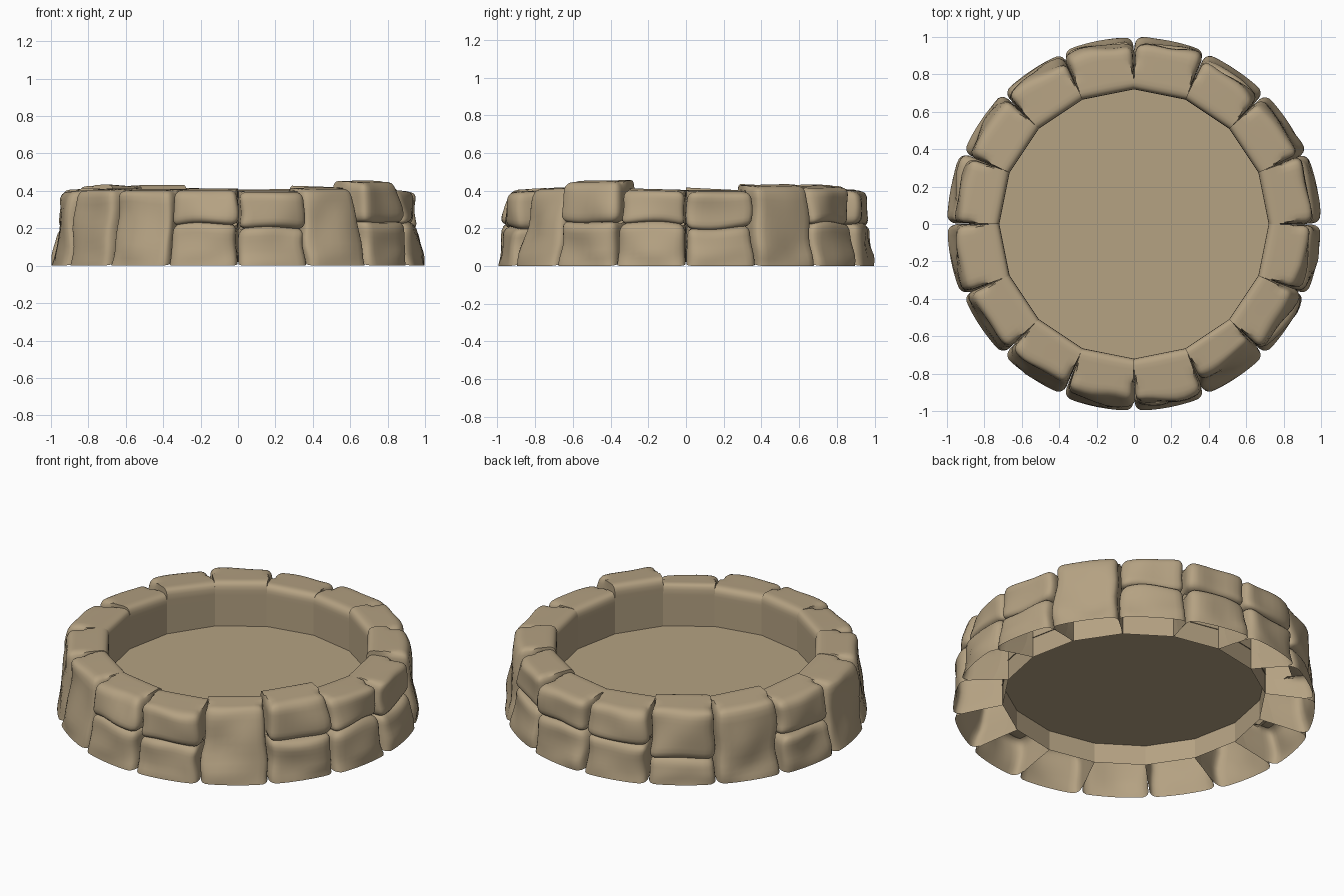
import bpy, bmesh, math, random
from mathutils import Vector, noise

if "Cube" in bpy.data.objects:
    bpy.data.objects.remove(bpy.data.objects["Cube"])

random.seed(7)
SEG = 16
STEP = 2 * math.pi / SEG
FLOOR_Z = 0.17

stone_mat = bpy.data.materials.new("sandy_stone")
stone_mat.diffuse_color = (0.46, 0.36, 0.225, 1)
stone_mat.use_nodes = True
stone_mat.node_tree.nodes["Principled BSDF"].inputs["Base Color"].default_value = stone_mat.diffuse_color


def finish(bm, name, angle):
    me = bpy.data.meshes.new(name)
    bm.to_mesh(me)
    bm.free()
    me.materials.append(stone_mat)
    ob = bpy.data.objects.new(name, me)
    bpy.context.collection.objects.link(ob)
    bpy.ops.object.select_all(action='DESELECT')
    bpy.context.view_layer.objects.active = ob
    ob.select_set(True)
    bpy.ops.object.shade_smooth_by_angle(angle=math.radians(angle))
    return ob


def spread(t):
    # concentrate grid lines near the rounded edges
    return math.copysign(1 - (1 - abs(t)) ** 1.6, t)


def stone(name, col, z0, z1, r_bot, r_top, ground, hidden_top):
    """Rounded block bent around the ring; hidden faces are left open."""
    mid = (col + 0.5) * STEP
    half = Vector((0.19, 0.13, (z1 - z0) / 2))
    rad = 0.045
    bm = bmesh.new()
    bmesh.ops.create_cube(bm, size=2)
    bmesh.ops.subdivide_edges(bm, edges=bm.edges[:], cuts=11, use_grid_fill=True)
    # faces that lie against the ground or the other course
    dead = []
    for f in bm.faces:
        c = f.calc_center_median()
        if c.z < -0.99 and (ground or c.y < 0.2):
            dead.append(f)
        elif c.z > 0.99 and hidden_top and c.y < 0.2:
            dead.append(f)
    bmesh.ops.delete(bm, geom=dead, context='FACES')
    # random lean of the outer corners and of the top
    jr = [[random.uniform(-0.024, 0.004) for _ in range(2)] for _ in range(2)]
    jz = [random.uniform(-0.012, 0.008) for _ in range(2)]
    for v in bm.verts:
        p = Vector([spread(v.co[i]) * half[i] for i in range(3)])
        core = Vector([max(-half[i] + rad, min(half[i] - rad, p[i])) for i in range(3)])
        d = p - core
        if ground and p.z < 0:
            core.z, d.z = p.z, 0
        if p.y < 0:                       # inner corners and seams stay crisp
            core.x, d.x = p.x, 0
            if (hidden_top and p.z > 0) or (not ground and p.z < 0):
                core.z, d.z = p.z, 0
        if d.length > 1e-6:
            p = core + d.normalized() * max(abs(x) for x in d)
        u, w = p.x / half.x, p.z / half.z
        s = (p.y + half.y) / (2 * half.y)  # 0 inside, 1 outside
        fu, fw = (u + 1) / 2, (w + 1) / 2
        z = z0 + (z1 - z0) * fw
        a = mid + u * (STEP / 2 + 0.002 - 0.006 * s - 0.008 * s * fw)
        r_in = 0.706 / math.cos(a - mid)
        r_out = r_bot + (r_top - r_bot) * (z / 0.42) ** 1.3
        lean = (jr[0][0] * (1 - fu) + jr[1][0] * fu) * (1 - fw) + \
               (jr[0][1] * (1 - fu) + jr[1][1] * fu) * fw
        if ground:
            lean *= min(1, z / 0.12)
        r = r_in + (r_out + lean - r_in) * s
        # wavy joints and seams, the same for neighbouring stones
        mid_h = math.sin(math.pi * min(1, z / 0.42))
        around = Vector((math.cos(a) * 3, math.sin(a) * 3, 0))
        z += 0.05 * s * mid_h * noise.noise(around)
        a += 0.035 * s * mid_h * noise.noise(around + Vector((7, 3, z * 5)))
        if ground:
            z += 0.05 * (1 - s) * (1 - fw)
        if not hidden_top:
            z += fw * (jz[0] * (1 - fu) + jz[1] * fu - 0.012 * s)
        out = Vector((math.cos(a), math.sin(a), 0))
        q = out * r + Vector((0, 0, z))
        n = noise.noise(q * 5 + Vector((col * 3.1, z0 * 9, 0)))
        v.co = q + out * n * 0.028 * s * min(1, max(0, z) / 0.06)
    return finish(bm, name, 50)


# columns counter-clockwise from +x: course split (0 = one tall stone), top, top radius
columns = [(0.20, 0.415, 0.965), (0, 0.43, 0.955), (0.22, 0.43, 0.95), (0.22, 0.415, 0.965),
           (0.22, 0.415, 0.96), (0.14, 0.435, 0.955), (0, 0.435, 0.945), (0.20, 0.415, 0.955),
           (0, 0.415, 0.955), (0, 0.42, 0.945), (0, 0.42, 0.935), (0.22, 0.415, 0.95),
           (0.20, 0.415, 0.965), (0, 0.43, 0.905), (0.23, 0.45, 0.955), (0.22, 0.415, 0.94)]

for i, (split, top, rt) in enumerate(columns):
    rb = 0.998 if i % 4 in (0, 3) else 0.988
    if split:
        stone(f"lower_stone_{i}", i, 0, split + 0.004, rb, rt, True, True)
        stone(f"upper_stone_{i}", i, split - 0.004, top, rb, rt, False, False)
    else:
        stone(f"tall_stone_{i}", i, 0, top, rb, rt, True, False)

# flat floor inside the ring
bm = bmesh.new()
bmesh.ops.create_circle(bm, cap_ends=True, segments=SEG, radius=0.725)
for v in bm.verts:
    v.co.z = FLOOR_Z
finish(bm, "floor", 30)
